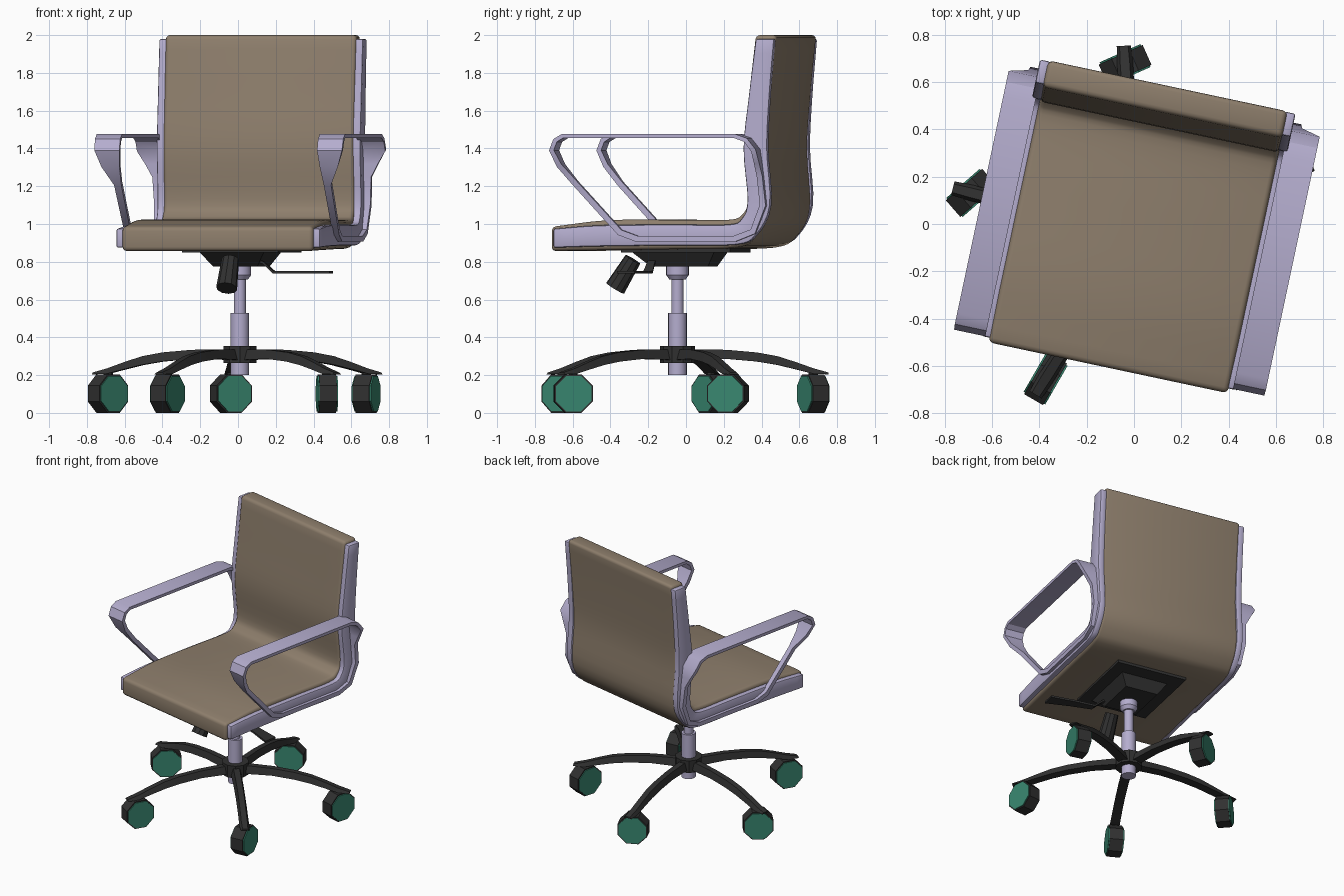
import bpy, bmesh, math
from mathutils import Matrix, Vector

if "Cube" in bpy.data.objects:
    bpy.data.objects.remove(bpy.data.objects["Cube"])

HUB = Vector((0.01, -0.045, 0))
BASE = Matrix.Translation(HUB)
SEAT = BASE @ Matrix.Rotation(math.radians(-12), 4, 'Z')   # upper half is swivelled


def material(name, rgb):
    m = bpy.data.materials.new(name)
    m.diffuse_color = (*rgb, 1)
    m.use_nodes = True
    m.node_tree.nodes["Principled BSDF"].inputs["Base Color"].default_value = m.diffuse_color
    return m


FABRIC = material("fabric", (0.27, 0.21, 0.15))
METAL = material("metal", (0.46, 0.42, 0.62))
BLACK = material("black", (0.03, 0.03, 0.03))
GREEN = material("green", (0.04, 0.24, 0.16))


def finish(name, bm, mat, world, bevel=0, mirror=False, segs=3):
    bmesh.ops.recalc_face_normals(bm, faces=bm.faces)
    if bevel:
        sharp = [e for e in bm.edges if e.calc_face_angle(0) > math.radians(40)]
        bmesh.ops.bevel(bm, geom=sharp, offset=bevel, segments=segs, profile=0.5, affect='EDGES')
    me = bpy.data.meshes.new(name)
    bm.to_mesh(me)
    bm.free()
    me.materials.append(mat)
    ob = bpy.data.objects.new(name, me)
    bpy.context.collection.objects.link(ob)
    ob.matrix_world = world
    bpy.ops.object.select_all(action='DESELECT')
    ob.select_set(True)
    bpy.context.view_layer.objects.active = ob
    bpy.ops.object.shade_smooth_by_angle(angle=math.radians(32))
    if mirror:
        ob.modifiers.new("mirror", 'MIRROR').use_axis[0] = True
    return ob


def spline(pts, n=4):
    """Catmull-Rom curve through 2D points."""
    p = [Vector(q) for q in pts]
    p = [2 * p[0] - p[1]] + p + [2 * p[-1] - p[-2]]
    out = []
    for a, b, c, d in zip(p, p[1:], p[2:], p[3:]):
        for i in range(n):
            t = i / n
            out.append(0.5 * (2 * b + (c - a) * t + (2 * a - 5 * b + 4 * c - d) * t * t
                              + (3 * b - a - 3 * c + d) * t ** 3))
    return out + [p[-2]]


def strip(inner, outer, x0, x1):
    """Solid between two side-view curves, extruded across x."""
    bm = bmesh.new()
    rings = [[bm.verts.new((x, *q)) for x, q in ((x0, a), (x1, a), (x1, b), (x0, b))]
             for a, b in zip(inner, outer)]
    return skin(bm, rings)


def skin(bm, rings, closed=False):
    n = len(rings[0])
    pairs = list(zip(rings, rings[1:]))
    if closed:
        pairs.append((rings[-1], rings[0]))
    for a, b in pairs:
        for i in range(n):
            bm.faces.new((a[i], a[(i + 1) % n], b[(i + 1) % n], b[i]))
    if not closed:
        bm.faces.new(rings[0])
        bm.faces.new(rings[-1])
    return bm


def cylinder(name, mat, world, r1, r2, z0, z1, sides=24, bevel=0):
    bm = bmesh.new()
    bmesh.ops.create_cone(bm, cap_ends=True, segments=sides, radius1=r1, radius2=r2, depth=z1 - z0,
                          matrix=Matrix.Translation((0, 0, (z0 + z1) / 2)))
    return finish(name, bm, mat, world, bevel)


# Seat and back: one padded L-shaped shell
inner = spline([(-.575, .985), (-.27, 1.02), (.1, 1.022), (.38, 1.022), (.455, 1.05), (.485, 1.13),
                (.465, 1.4), (.495, 1.7), (.53, 2.0)])
outer = spline([(-.575, .857), (-.27, .862), (.1, .867), (.42, .875), (.535, .93), (.61, 1.08),
                (.595, 1.4), (.615, 1.7), (.645, 2.0)])
finish("seat_and_back_cushion", strip(inner, outer, -.517, .517), FABRIC, SEAT, .022)

# Side rails following the shell
inner = spline([(-.555, .975), (-.3, .993), (.1, .997), (.39, .997), (.465, 1.03), (.495, 1.13),
                (.473, 1.4), (.502, 1.68), (.54, 1.98)])
outer = spline([(-.555, .875), (-.3, .882), (.1, .887), (.43, .89), (.54, .94), (.618, 1.1),
                (.602, 1.4), (.615, 1.68), (.64, 1.98)])
finish("side_rails", strip(inner, outer, .505, .552), METAL, SEAT, .01, mirror=True, segs=2)

# Armrest loops: y, z, half thickness, inner x, outer x
ARM = [(-.48, 1.466, .011, .535, .672), (-.52, 1.442, .012, .535, .672), (-.54, 1.39, .013, .535, .67),
       (-.505, 1.31, .014, .542, .64), (-.43, 1.215, .015, .548, .587), (-.19, .955, .016, .545, .58),
       (-.10, .922, .016, .54, .575), (.43, .922, .016, .54, .575), (.53, .96, .016, .54, .577),
       (.585, 1.1, .016, .542, .585), (.57, 1.25, .015, .546, .592), (.562, 1.32, .014, .542, .63),
       (.553, 1.39, .013, .535, .672), (.51, 1.445, .012, .535, .672), (.45, 1.466, .011, .535, .672)]
bm = bmesh.new()
rings = []
for i, (y, z, h, xa, xb) in enumerate(ARM):
    p, q = ARM[i - 1], ARM[(i + 1) % len(ARM)]
    here = Vector((y, z))
    d = (here - Vector(p[:2])).normalized() + (Vector(q[:2]) - here).normalized()
    n = Vector((-d.y, d.x)).normalized() * h
    rings.append([bm.verts.new((x, *(here + s * n))) for x, s in ((xa, 1), (xb, 1), (xb, -1), (xa, -1))])
finish("armrests", skin(bm, rings, closed=True), METAL, SEAT, mirror=True)


def loft_boxes(name, sections, mat, world):
    """Stack of rectangles: z, x0, x1, y0, y1."""
    bm = bmesh.new()
    rings = [[bm.verts.new((x, y, z)) for x, y in ((a, c), (b, c), (b, d), (a, d))]
             for z, a, b, c, d in sections]
    return finish(name, skin(bm, rings), mat, world)


# Tilt mechanism under the seat
loft_boxes("mounting_plate", [(.85, -.26, .26, -.25, .34), (.875, -.26, .26, -.25, .34)], BLACK, SEAT)
loft_boxes("tilt_housing", [(.775, -.12, .12, -.12, .19), (.86, -.18, .18, -.22, .24)], BLACK, SEAT)
knob = SEAT @ Matrix.Translation((0, -.337, .66)) @ Matrix.Rotation(math.radians(-32), 4, 'X')
cylinder("tension_knob", BLACK, knob, .056, .046, 0, .18, 10)

# Height lever: x, z, y0, y1
bm = bmesh.new()
rings = [[bm.verts.new(v) for v in ((x, a, z), (x, b, z), (x, b, z + .014), (x, a, z + .014))]
         for x, z, a, b in ((.1, .80, -.13, -.09), (.15, .79, -.13, -.09), (.21, .737, -.14, -.09),
                            (.36, .737, -.17, -.10), (.53, .737, -.215, -.12))]
finish("height_lever", skin(bm, rings), BLACK, SEAT)

# Gas column and hub
cylinder("column_collar", METAL, BASE, .06, .06, .73, .78)
cylinder("column_collar_taper", METAL, BASE, .042, .06, .705, .73)
cylinder("column_rod", METAL, BASE, .032, .032, .5, .74)
cylinder("column_sleeve", METAL, BASE, .049, .049, .2, .53)
cylinder("base_hub", BLACK, BASE, .092, .092, .265, .355, 10)

# Five legs with castors; each castor swivels on its own
LEG = [(.04, .337, .28, .036), (.26, .334, .286, .034), (.42, .32, .272, .033), (.53, .30, .254, .033),
       (.63, .268, .23, .033), (.72, .236, .207, .034), (.80, .214, .204, .03)]
AXLES = [-66, -49, -30, 184, -16]
for k, axle in enumerate(AXLES):
    leg = BASE @ Matrix.Rotation(math.radians(93.8 + 72 * k), 4, 'Z')
    bm = bmesh.new()
    rings = [[bm.verts.new(v) for v in ((r, -w, lo), (r, w, lo), (r, w * .6, hi), (r, -w * .6, hi))]
             for r, hi, lo, w in LEG]
    finish(f"base_leg_{k + 1}", skin(bm, rings), BLACK, leg)
    spot = leg @ Vector((.72, 0, 0))
    cylinder(f"castor_stem_{k + 1}", BLACK, Matrix.Translation(spot), .025, .025, .15, .22, 8)
    wheel = (Matrix.Translation((spot.x, spot.y, .102)) @ Matrix.Rotation(math.radians(axle), 4, 'Z')
             @ Matrix.Rotation(math.pi / 2, 4, 'Y') @ Matrix.Rotation(math.pi / 8, 4, 'Z'))
    cylinder(f"castor_body_{k + 1}", BLACK, wheel, .11, .11, -.046, .046, 8)
    cylinder(f"castor_wheel_{k + 1}", GREEN, wheel, .102, .102, -.053, .053, 8)
